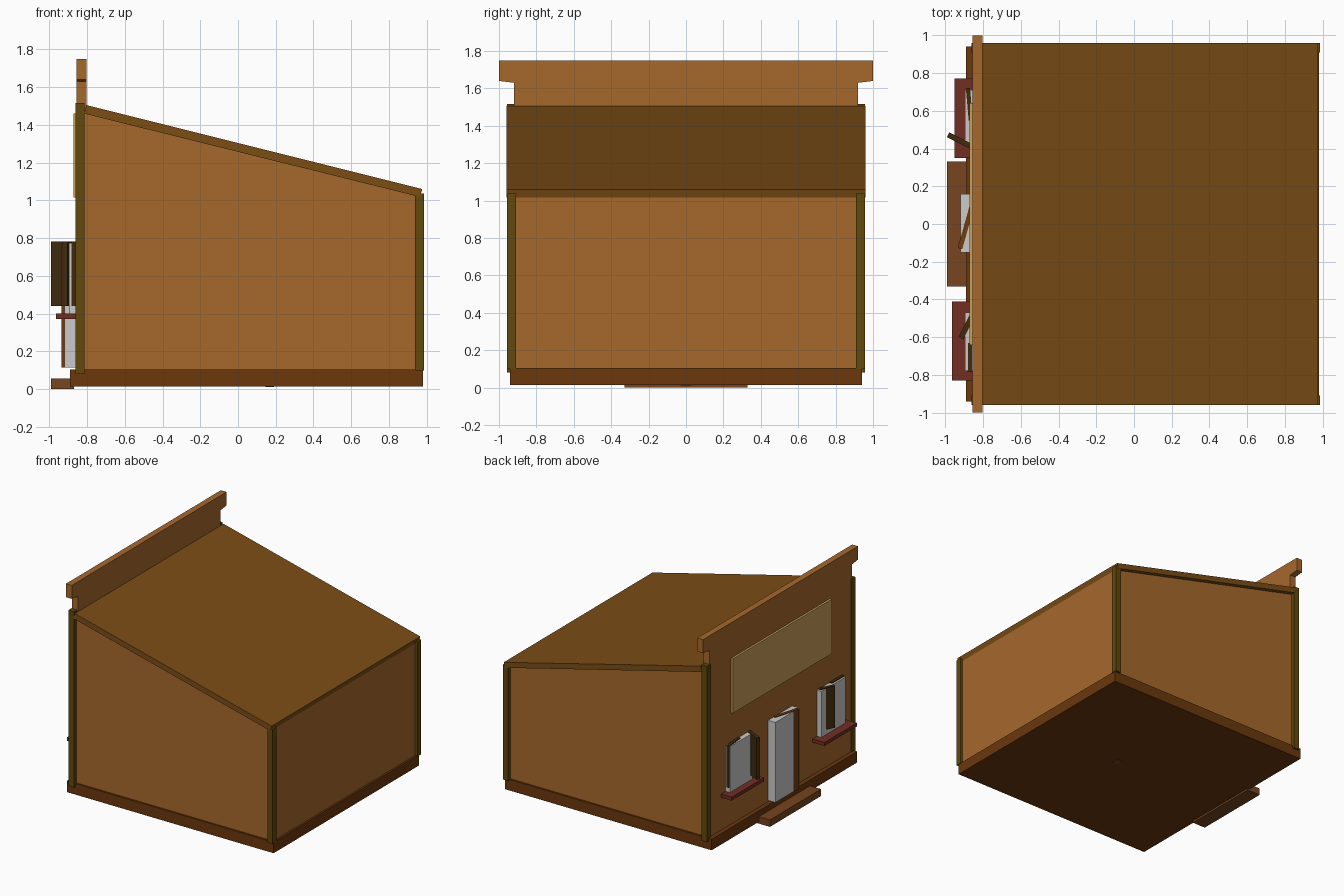
import bpy, math
from mathutils import Matrix

if "Cube" in bpy.data.objects:
    bpy.data.objects.remove(bpy.data.objects["Cube"])


def material(name, rgb):
    m = bpy.data.materials.new(name)
    m.diffuse_color = (*[(c / 255) ** 2.2 for c in rgb], 1)
    m.use_nodes = True
    m.node_tree.nodes["Principled BSDF"].inputs["Base Color"].default_value = m.diffuse_color
    return m


WALL = material("wall_wood", (165, 104, 48))
BASE = material("base_wood", (106, 58, 20))
ROOF = material("roof_wood", (122, 78, 28))
POST = material("post_wood", (98, 74, 20))
STEP = material("step_wood", (118, 70, 36))
SIGN = material("sign_board", (200, 158, 92))
SILL = material("sill_red", (112, 50, 40))
SHUTTER = material("shutter_dark", (66, 46, 22))
DOOR = material("door_wood", (112, 62, 24))


def mesh_object(name, verts, faces, mat):
    me = bpy.data.meshes.new(name)
    me.from_pydata(verts, [], faces)
    ob = bpy.data.objects.new(name, me)
    bpy.context.collection.objects.link(ob)
    if mat:
        me.materials.append(mat)
    return ob


def prism(name, pts, axis, lo, hi, mat=None):
    """Extrude a counter-clockwise 2D profile along x, y or z."""
    def place(p, d):
        return {"x": (d, *p), "y": (p[0], d, p[1]), "z": (*p, d)}[axis]
    n = len(pts)
    verts = [place(p, d) for d in (lo, hi) for p in pts]
    faces = [tuple(reversed(range(n))), tuple(range(n, 2 * n))]
    faces += [(i, (i + 1) % n, (i + 1) % n + n, i + n) for i in range(n)]
    ob = mesh_object(name, verts, faces, mat)
    if axis == "y":
        ob.data.flip_normals()
    return ob


def box(name, x, y, z, mat=None):
    return prism(name, [(x[0], y[0]), (x[1], y[0]), (x[1], y[1]), (x[0], y[1])], "z", *z, mat)


def leaf(name, a, b, z, thick, mat):
    """Upright board running between two plan points."""
    dx, dy = b[0] - a[0], b[1] - a[1]
    ob = box(name, (0, math.hypot(dx, dy)), (-thick / 2, thick / 2), z, mat)
    ob.data.transform(Matrix.Translation((*a, 0)) @ Matrix.Rotation(math.atan2(dy, dx), 4, "Z"))
    return ob


# Ground structure
box("foundation", (-0.89, 0.98), (-0.94, 0.94), (0.015, 0.105), BASE)
box("front_step", (-0.99, -0.87), (-0.33, 0.33), (0, 0.057), STEP)
box("underside_block", (0.145, 0.19), (-0.03, 0.03), (0.012, 0.03), STEP)

# Walls under the sloping roof
prism("walls", [(-0.83, 0.1), (0.965, 0.1), (0.965, 1.04), (-0.83, 1.485)],
      "y", -0.925, 0.925, WALL)
prism("roof", [(-0.815, 1.46), (0.965, 1.018), (0.976, 1.06), (-0.804, 1.505)],
      "y", -0.96, 0.96, ROOF)

# Tall false front with a wider top band
prism("false_front", [(-0.92, 0.1), (0.92, 0.1), (0.92, 1.63), (1, 1.64), (1, 1.75),
                      (-1, 1.75), (-1, 1.64), (-0.92, 1.63)], "x", -0.855, -0.803, WALL)
box("sign_panel", (-0.872, -0.85), (-0.64, 0.64), (1.015, 1.46), SIGN)

# Corner posts
for side, s in (("left", -1), ("right", 1)):
    y = sorted((s * 0.91, s * 0.958))
    box("front_post_" + side, (-0.861, -0.812), y, (0.08, 1.517), POST)
    box("rear_post_" + side, (0.937, 0.985), y, (0.1, 1.037), POST)

# Doorway with its leaf ajar
box("door_panel", (-0.92, -0.85), (-0.15, 0.16), (0.115, 0.77))
leaf("door_leaf", (-0.922, -0.13), (-0.86, 0.09), (0.115, 0.775), 0.025, DOOR)

# Windows: pane, sill and two shutters each
Z = (0.44, 0.782)
box("window_pane_a", (-0.895, -0.85), (0.42, 0.71), (0.4, 0.775))
box("window_pane_b", (-0.895, -0.85), (-0.78, -0.47), (0.4, 0.775))
box("window_sill_a", (-0.952, -0.85), (0.35, 0.77), (0.372, 0.4), SILL)
box("window_sill_b", (-0.965, -0.85), (-0.83, -0.41), (0.372, 0.4), SILL)
leaf("shutter_a_open", (-0.985, 0.473), (-0.86, 0.41), Z, 0.028, SHUTTER)
leaf("shutter_a_closed", (-0.88, 0.72), (-0.865, 0.55), Z, 0.022, SHUTTER)
leaf("shutter_b_open", (-0.917, -0.605), (-0.86, -0.49), Z, 0.028, SHUTTER)
leaf("shutter_b_closed", (-0.87, -0.785), (-0.868, -0.63), Z, 0.022, SHUTTER)
